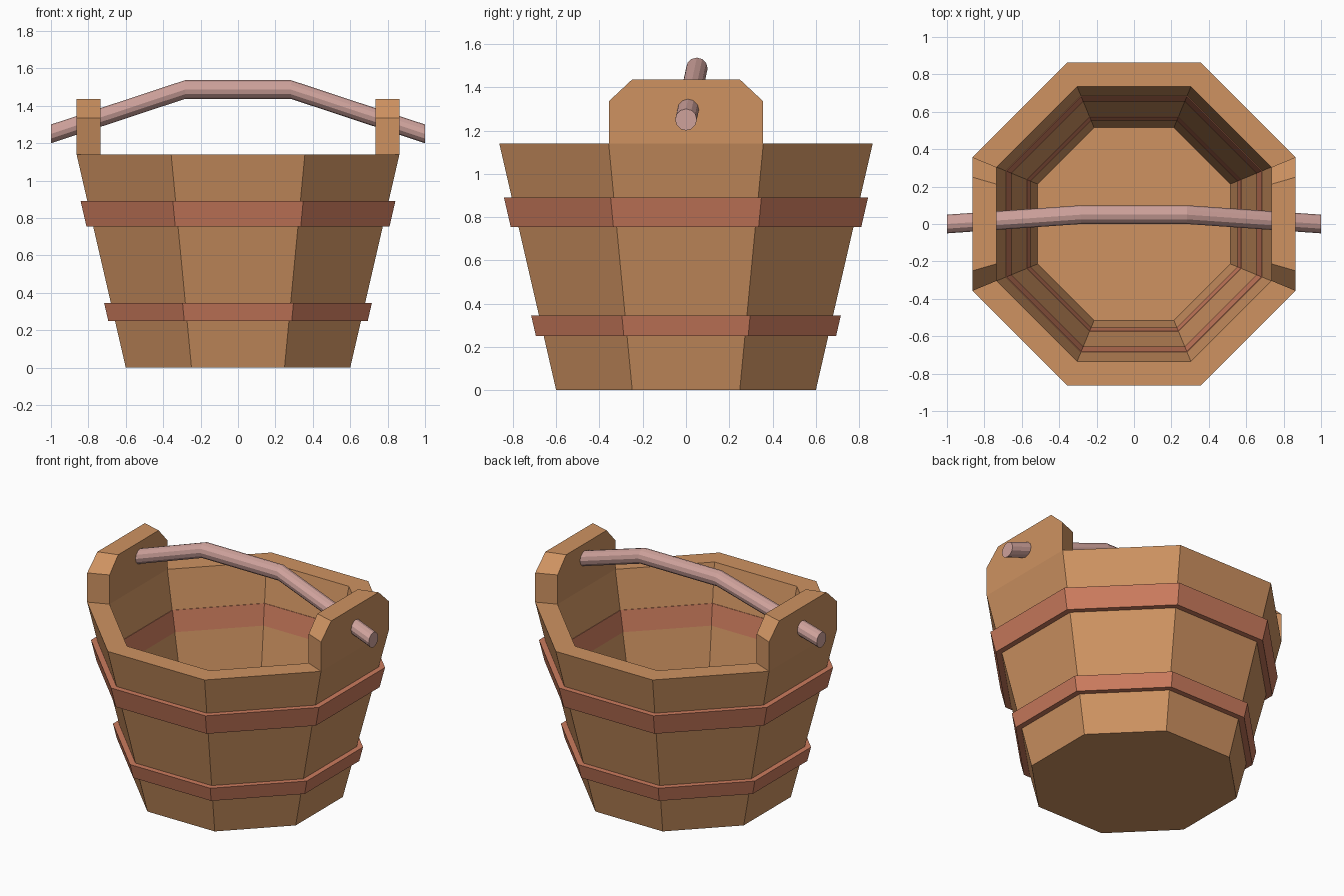
import bpy, bmesh
from math import cos, sin, pi, radians

if "Cube" in bpy.data.objects:
    bpy.data.objects.remove(bpy.data.objects["Cube"])


def material(name, rgb):
    m = bpy.data.materials.new(name)
    m.diffuse_color = (*rgb, 1)
    m.use_nodes = True
    m.node_tree.nodes["Principled BSDF"].inputs["Base Color"].default_value = m.diffuse_color
    return m


wood = material("wood", (0.62, 0.29, 0.12))
copper = material("hoop_metal", (0.60, 0.20, 0.11))
pink = material("handle_wood", (0.62, 0.36, 0.33))


def loft(name, rings, mat, closed=False):
    """Skin consecutive rings of points; cap the ends, or join them if closed."""
    bm = bmesh.new()
    loops = [[bm.verts.new(p) for p in ring] for ring in rings]
    pairs = list(zip(loops, loops[1:]))
    if closed:
        pairs.append((loops[-1], loops[0]))
    else:
        bm.faces.new(loops[0])
        bm.faces.new(loops[-1])
    for a, b in pairs:
        for i in range(len(a)):
            j = (i + 1) % len(a)
            bm.faces.new((a[i], a[j], b[j], b[i]))
    bmesh.ops.recalc_face_normals(bm, faces=bm.faces)
    mesh = bpy.data.meshes.new(name)
    bm.to_mesh(mesh)
    bm.free()
    mesh.materials.append(mat)
    obj = bpy.data.objects.new(name, mesh)
    bpy.context.collection.objects.link(obj)
    return obj


def octagon(apothem, z):
    r = apothem / cos(pi / 8)
    return [(r * cos(a), r * sin(a), z)
            for a in (radians(22.5 + 45 * i) for i in range(8))]


BOTTOM, TOP, HEIGHT = 0.60, 0.863, 1.14
RIM_IN, FLOOR_IN, FLOOR_Z = 0.735, 0.515, 0.05


def outer(z):
    return BOTTOM + (TOP - BOTTOM) * z / HEIGHT


def inner(z):
    return FLOOR_IN + (RIM_IN - FLOOR_IN) * (z - FLOOR_Z) / (HEIGHT - FLOOR_Z)


# Tapered bucket with inner floor
loft("bucket", [octagon(BOTTOM, 0), octagon(TOP, HEIGHT),
                octagon(RIM_IN, HEIGHT), octagon(FLOOR_IN, FLOOR_Z)], wood)

# Hoops, running through the wall so they also show inside
for name, z0, z1 in (("lower_hoop", 0.25, 0.345), ("upper_hoop", 0.755, 0.89)):
    loft(name, [octagon(outer(z0) + 0.036, z0), octagon(outer(z1) + 0.036, z1),
                octagon(inner(z1) - 0.003, z1), octagon(inner(z0) - 0.003, z0)],
         copper, closed=True)

# Chamfered ears that carry the handle
profile = [(-0.357, HEIGHT), (0.357, HEIGHT), (0.357, 1.335),
           (0.25, 1.435), (-0.25, 1.435), (-0.357, 1.335)]
for name, side in (("right_ear", 1), ("left_ear", -1)):
    loft(name, [[(side * x, y * x / TOP, z) for y, z in profile]
                for x in (TOP, RIM_IN)], wood)

# Bent handle bar
path = [(-1, 0, 1.25), (-0.283, 0.05, 1.487), (0.283, 0.05, 1.487), (1, 0, 1.25)]
SIDES, RADIUS = 12, 0.05
loft("handle", [[(x, y + RADIUS * cos(2 * pi * i / SIDES),
                  z + RADIUS * sin(2 * pi * i / SIDES)) for i in range(SIDES)]
                for x, y, z in path], pink)
